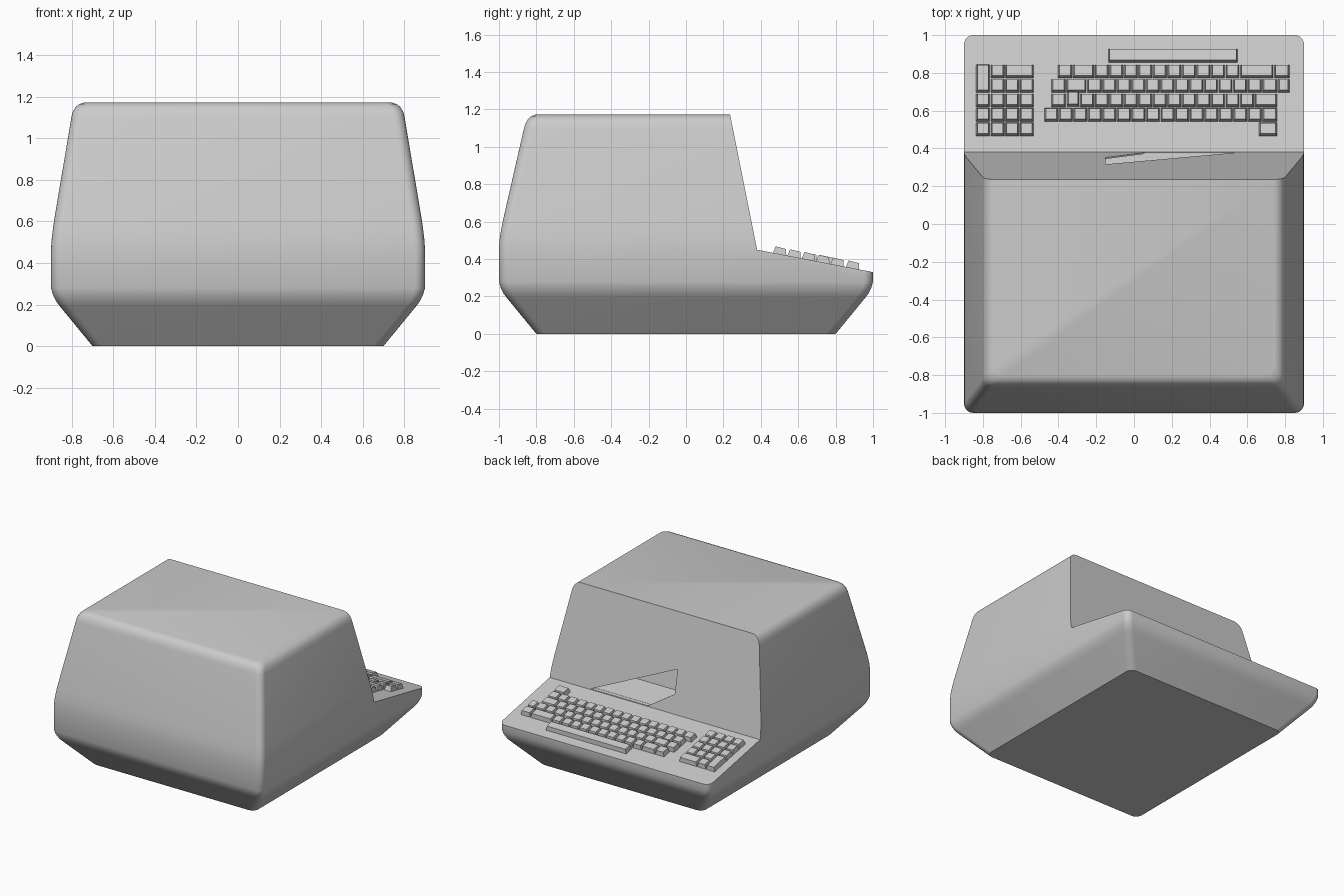
import bpy, bmesh
from math import sin, cos, radians

cube = bpy.data.objects.get("Cube")
if cube:
    bpy.data.objects.remove(cube, do_unlink=True)

grey = bpy.data.materials.new("warm_grey_plastic")
grey.use_nodes = True
GREY = (0.6, 0.6, 0.6, 1)
grey.diffuse_color = GREY
grey.node_tree.nodes["Principled BSDF"].inputs["Base Color"].default_value = GREY


def make_object(name, bm):
    bmesh.ops.recalc_face_normals(bm, faces=bm.faces)
    mesh = bpy.data.meshes.new(name)
    bm.to_mesh(mesh)
    bm.free()
    mesh.materials.append(grey)
    obj = bpy.data.objects.new(name, mesh)
    bpy.context.collection.objects.link(obj)
    return obj


def loft(name, rings):
    """Closed solid through rings that share a point count."""
    bm = bmesh.new()
    loops = [[bm.verts.new(p) for p in ring] for ring in rings]
    n = len(loops[0])
    for a, b in zip(loops, loops[1:]):
        for i in range(n):
            j = (i + 1) % n
            bm.faces.new((a[i], a[j], b[j], b[i]))
    bm.faces.new(loops[0][::-1])
    bm.faces.new(loops[-1])
    return make_object(name, bm)


def cut(target, cutter):
    cutter.hide_render = True
    mod = target.modifiers.new("cut", 'BOOLEAN')
    mod.operation = 'DIFFERENCE'
    mod.solver = 'EXACT'
    mod.object = cutter
    bpy.ops.object.select_all(action='DESELECT')
    bpy.context.view_layer.objects.active = target
    target.select_set(True)
    bpy.ops.object.modifier_apply(modifier=mod.name)
    bpy.data.objects.remove(cutter, do_unlink=True)


def prism(name, profile, half):
    """Side profile (y, z) extruded across x."""
    return loft(name, [[(x, y, z) for y, z in profile] for x in (-half, half)])


def rounded_rect(z, dx, dy, r):
    """Ring inset by dx and dy from the full footprint."""
    ring = []
    hx, hy = 0.9 - dx - r, 1 - dy - r
    for k, (sx, sy) in enumerate(((1, 1), (-1, 1), (-1, -1), (1, -1))):
        for s in range(7):
            a = radians(90 * k + 15 * s)
            ring.append((sx * hx + r * cos(a), sy * hy + r * sin(a), z))
    return ring


def deck_z(y):
    return 0.45 - 0.1935 * (y - 0.38)


def screen_y(z):
    return 0.38 - 0.2 * (z - 0.45)


# Housing: chamfered foot, straight waist, tapered hood with soft top edge
levels = [(0, .2, .2), (.19, .044, .044), (.215, .025, .025), (.245, .01, .01),
          (.28, 0, 0), (.46, 0, 0), (.51, .003, .004), (.56, .009, .012),
          (.61, .016, .022), (1.1, .098, .134), (1.125, .104, .142),
          (1.148, .117, .155), (1.164, .135, .172), (1.172, .16, .195)]
housing = loft("housing", [rounded_rect(*lv, 0.05) for lv in levels])

# Clear the space above the keyboard deck and in front of the screen wall
cut(housing, prism("deck_cutter", [(0.38, 0.45), (1.3, deck_z(1.3)), (1.3, 1.5),
                                   (screen_y(1.5), 1.5)], 1.2))

# Hollow behind the screen wall, with a slanted opening into it
cut(housing, prism("cavity_cutter", [(0.372, deck_z(0.372)), (screen_y(1.05) - .008, 1.05),
                                     (0.02, 1.05), (0.13, deck_z(0.13))], 0.7))
opening = [(0.55, .455), (-.15, .77), (-.15, .59), (.06, .455)]
cut(housing, loft("opening_cutter", [[(x, screen_y(z) + d, z) for x, z in opening]
                                     for d in (-.03, .05)]))
bpy.ops.object.select_all(action='DESELECT')
housing.select_set(True)
bpy.context.view_layer.objects.active = housing
bpy.ops.object.shade_smooth_by_angle(angle=radians(30))


# Keyboard: tapered caps standing on the sloping deck
PITCH = 0.077
ROW = 0.0767


def add_key(bm, x0, x1, y0, y1):
    corners = ((x0, y0), (x1, y0), (x1, y1), (x0, y1))
    mx, my = (x0 + x1) / 2, (y0 + y1) / 2
    rings = []
    for inset, up in ((0, -.004), (.008, .034)):
        rings.append([bm.verts.new((x + (inset if x < mx else -inset),
                                    y + (inset if y < my else -inset) + up * .19,
                                    deck_z(y) + up)) for x, y in corners])
    low, top = rings
    bm.faces.new(top)
    for i in range(4):
        j = (i + 1) % 4
        bm.faces.new((low[i], low[j], top[j], top[i]))


def add_row(bm, row, edges):
    """Keys between successive x edges; row 0 lies nearest the screen."""
    y = 0.465 + row * ROW
    for a, b in zip(edges, edges[1:]):
        add_key(bm, a + .002, b - .002, y, y + .072)


def steps(start, count):
    return [start + PITCH * i for i in range(count + 1)]


main = bmesh.new()
add_row(main, 0, [.66, .76])
add_row(main, 1, [-.477, -.4] + steps(-.323, 13) + [.76])
add_row(main, 2, [-.44, -.36])
add_row(main, 2, steps(-.287, 12) + [.76])
add_row(main, 3, [-.44, -.36, -.25] + steps(-.247, 12)[1:] + [.76, .825])
add_row(main, 4, [-.405, -.325, -.21] + steps(-.133, 9) + [.74, .825])
add_key(main, -.356, -.289, .62, .70)
make_object("main_keys", main)

bar = bmesh.new()
add_key(bar, -.137, .55, .855, .927)
make_object("space_bar", bar)

pad = bmesh.new()
cols = steps(-.838, 4)
for r in range(3):
    add_row(pad, r, cols)
add_row(pad, 3, cols[1:])
add_row(pad, 4, cols[1:3] + cols[4:])
add_key(pad, cols[0] + .002, cols[1] - .002, .695, .844)
make_object("number_pad_keys", pad)
